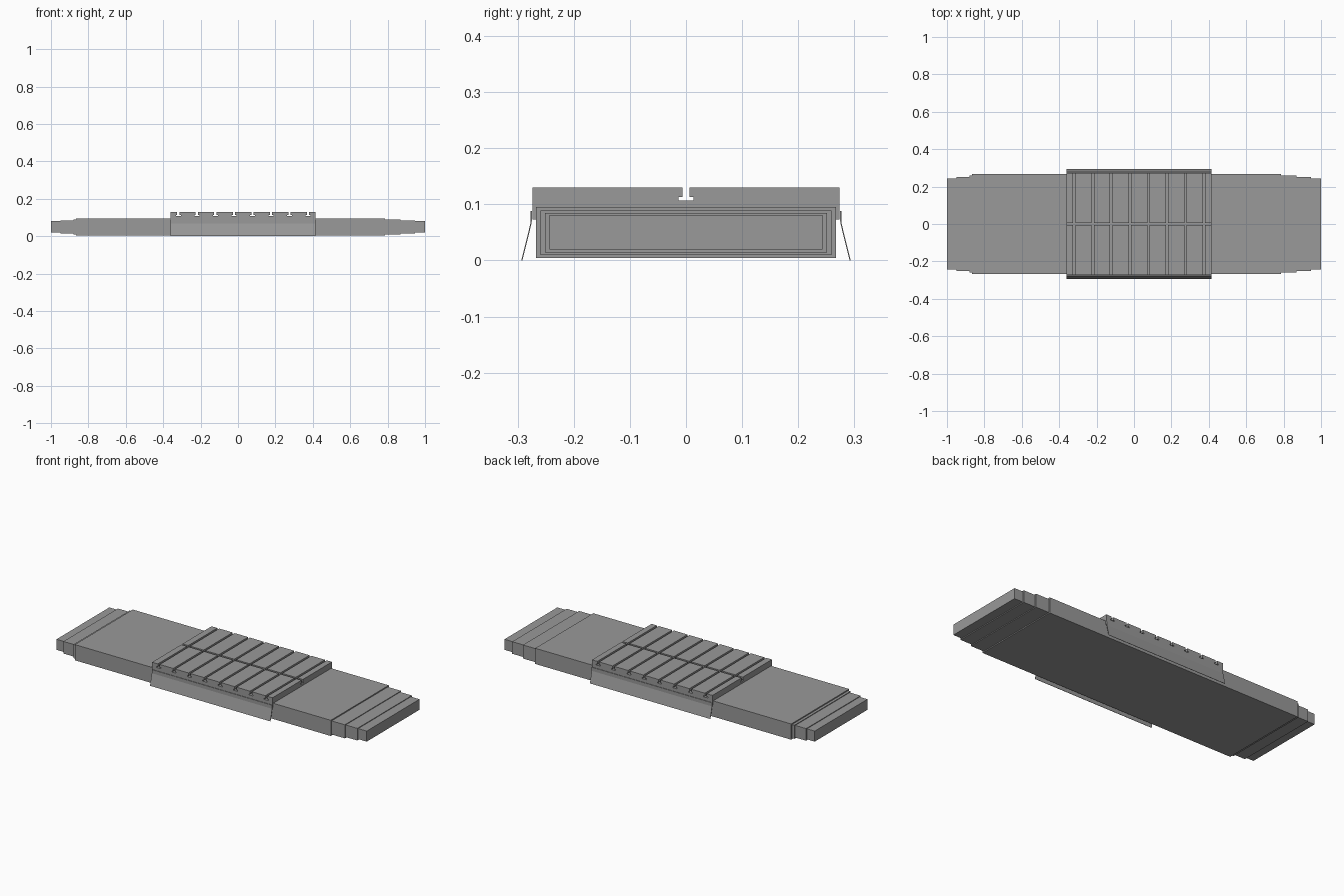
import bpy, bmesh

if "Cube" in bpy.data.objects:
    bpy.data.objects.remove(bpy.data.objects["Cube"])

# Dark grey paint shared by all parts
grey = bpy.data.materials.new("dark_grey")
grey.diffuse_color = (0.319, 0.319, 0.319, 1.0)
grey.use_nodes = True
grey.node_tree.nodes["Principled BSDF"].inputs["Base Color"].default_value = grey.diffuse_color

def mesh_object(name, bm):
    bmesh.ops.recalc_face_normals(bm, faces=bm.faces)
    me = bpy.data.meshes.new(name)
    bm.to_mesh(me)
    bm.free()
    me.materials.append(grey)
    ob = bpy.data.objects.new(name, me)
    bpy.context.scene.collection.objects.link(ob)
    return ob

def add_prism(bm, pts, start, end):
    """Closed 2D profile swept between two placements."""
    a = [bm.verts.new(start(p)) for p in pts]
    b = [bm.verts.new(end(p)) for p in pts]
    bm.faces.new(a)
    bm.faces.new(b)
    for i in range(len(pts)):
        j = (i + 1) % len(pts)
        bm.faces.new((a[i], a[j], b[j], b[i]))

def along_x(bm, pts, x0, x1):
    add_prism(bm, pts, lambda p: (x0, p[0], p[1]), lambda p: (x1, p[0], p[1]))

def along_y(bm, pts, y0, y1):
    add_prism(bm, pts, lambda p: (p[0], y0, p[1]), lambda p: (p[0], y1, p[1]))

def box(name, x0, x1, hy, z0, z1):
    bm = bmesh.new()
    along_x(bm, [(-hy, z0), (hy, z0), (hy, z1), (-hy, z1)], x0, x1)
    return mesh_object(name, bm)

def t_profile(c):
    n, w, zb, zs, zt = 0.006, 0.0135, 0.107, 0.1135, 0.15
    return [(c - w, zb), (c + w, zb), (c + w, zs), (c + n, zs),
            (c + n, zt), (c - n, zt), (c - n, zs), (c - w, zs)]

X0, X1 = -0.362, 0.414

# Table plate with T-slots cut both ways
table = box("table_plate", X0, X1, 0.274, 0.073, 0.13)
bm = bmesh.new()
for i in range(8):
    along_y(bm, t_profile(-0.319 + 0.099 * i), -0.4, 0.4)
cross_cutter = mesh_object("cross_slot_cutter", bm)
bm = bmesh.new()
along_x(bm, t_profile(0), -0.6, 0.6)
long_cutter = mesh_object("long_slot_cutter", bm)
for cutter in (cross_cutter, long_cutter):
    cutter.hide_render = True
    mod = table.modifiers.new("slots", 'BOOLEAN')
    mod.operation = 'DIFFERENCE'
    mod.solver = 'EXACT'
    mod.object = cutter
bpy.context.view_layer.update()
cut = bpy.data.meshes.new_from_object(
    table.evaluated_get(bpy.context.evaluated_depsgraph_get()))
table.modifiers.clear()
table.data = cut
for cutter in (cross_cutter, long_cutter):
    bpy.data.objects.remove(cutter)

# Bent sheet skirts on both long sides
for s, side in ((-1, "front"), (1, "back")):
    bm = bmesh.new()
    prof = [(0.274, 0.088), (0.277, 0.088), (0.277, 0.067), (0.2935, 0.0),
            (0.2915, 0.0), (0.275, 0.067)]
    along_x(bm, [(s * y, z) for y, z in prof], X0, X1)
    mesh_object(side + "_skirt", bm)

# Telescopic way covers: each section nests in the larger one
sections = [(-0.865, 0.785, 0.267, 0.004, 0.0955),
            (-0.88, 0.87, 0.259, 0.010, 0.089),
            (-0.95, 0.945, 0.251, 0.0145, 0.085),
            (-1.0, 1.0, 0.243, 0.0195, 0.081)]
for i, sec in enumerate(sections):
    box(f"way_cover_section_{i + 1}", *sec)
